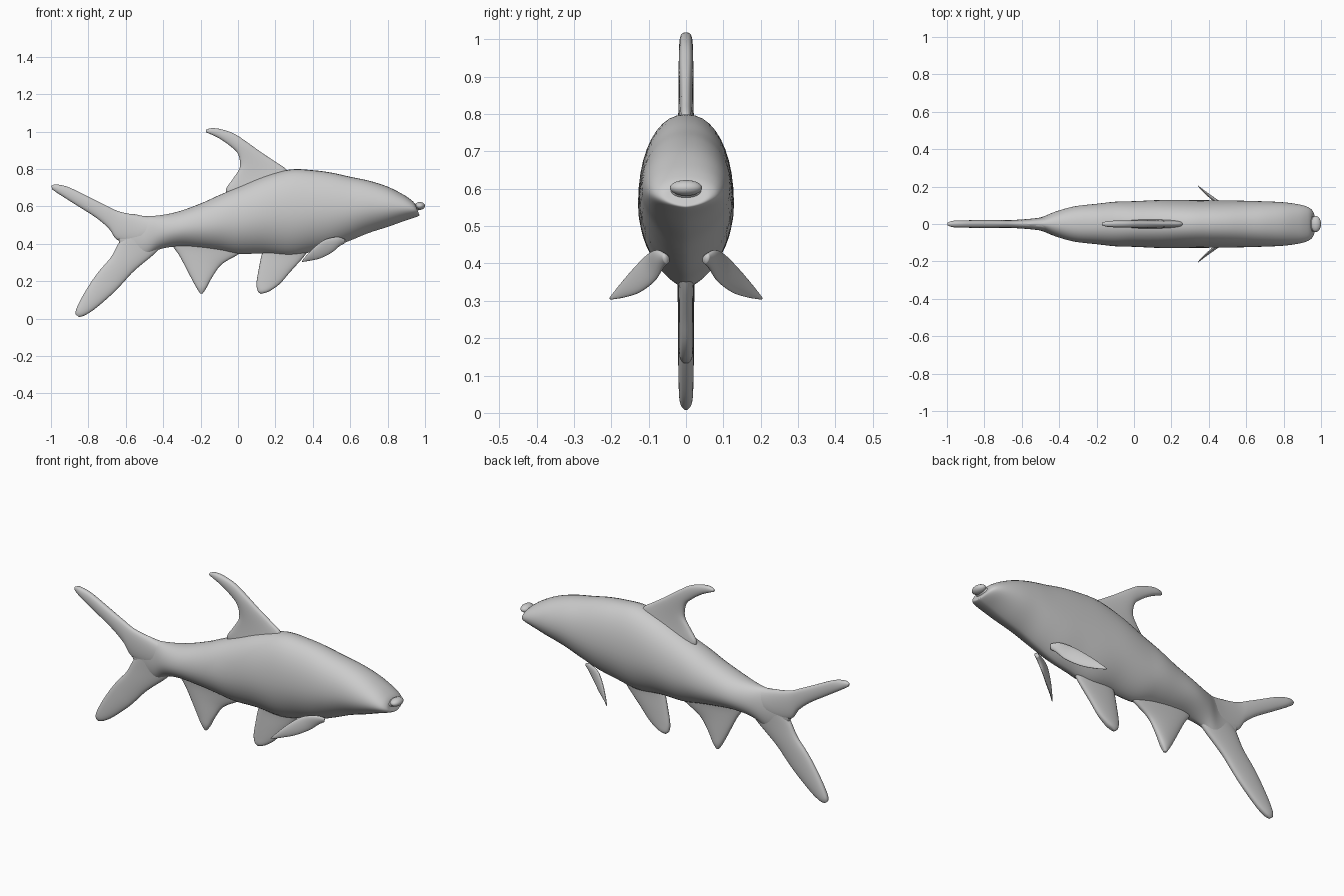
import bpy, bmesh, math
from mathutils import Vector

skin = bpy.data.materials.new("grey skin")
skin.diffuse_color = (0.6, 0.6, 0.6, 1)


def finish(name, bm):
    bmesh.ops.recalc_face_normals(bm, faces=bm.faces)
    me = bpy.data.meshes.new(name)
    bm.to_mesh(me)
    bm.free()
    me.materials.append(skin)
    for p in me.polygons:
        p.use_smooth = True
    ob = bpy.data.objects.new(name, me)
    bpy.context.collection.objects.link(ob)
    return ob


def smooth_rows(rows, steps):
    """Catmull-Rom interpolation of station tuples."""
    out = []
    for i in range(len(rows) - 1):
        a, b, c, d = (rows[max(i - 1, 0)], rows[i], rows[i + 1],
                      rows[min(i + 2, len(rows) - 1)])
        for s in range(steps):
            t = s / steps
            out.append([0.5 * (2 * q + (r - p) * t + (2 * p - 5 * q + 4 * r - w) * t * t
                               + (3 * q - p - 3 * r + w) * t ** 3)
                        for p, q, r, w in zip(a, b, c, d)])
    return out + [list(rows[-1])]


def loft(name, rows, normal=(0, 1, 0), up_pow=1.0, low_pow=1.0, n=28, steps=5):
    """Each station: edge A xyz, edge B xyz, half thickness along normal."""
    normal = Vector(normal).normalized()
    bm = bmesh.new()
    rings = []
    for r in smooth_rows(rows, steps):
        a, b, th = Vector(r[:3]), Vector(r[3:6]), max(r[6], 0.001)
        ring = []
        for k in range(n):
            ang = 2 * math.pi * k / n
            u, v = math.cos(ang), math.sin(ang)
            v = math.copysign(abs(v) ** (up_pow if u > 0 else low_pow), v)
            ring.append(bm.verts.new((a + b) / 2 + (a - b) / 2 * u + normal * th * v))
        rings.append(ring)
    for p, q in zip(rings, rings[1:]):
        for k in range(n):
            j = (k + 1) % n
            bm.faces.new((p[k], p[j], q[j], q[k]))
    for ring in (rings[0], rings[-1]):  # fan caps
        c = bm.verts.new(sum((v.co for v in ring), Vector()) / n)
        for k in range(n):
            bm.faces.new((ring[k], ring[(k + 1) % n], c))
    return finish(name, bm)


def flat_fin(name, rows):
    """Stations in the middle plane: edge A x z, edge B x z, half thickness."""
    return loft(name, [(a, 0, b, c, 0, d, t) for a, b, c, d, t in rows],
                up_pow=0.7, low_pow=0.7)


# Body: x at top, top z, x at bottom, bottom z, half width
body = [(-.635, .48, -.635, .40, .015), (-.58, .555, -.58, .33, .022),
        (-.50, .548, -.50, .33, .035), (-.42, .552, -.42, .37, .066),
        (-.32, .572, -.32, .385, .094), (-.20, .615, -.20, .375, .108),
        (-.10, .66, -.10, .362, .119), (0, .702, 0, .346, .122),
        (.14, .76, .14, .347, .128), (.28, .797, .28, .335, .128),
        (.40, .793, .40, .358, .127), (.50, .78, .50, .38, .126),
        (.60, .758, .60, .417, .124), (.70, .737, .70, .458, .121),
        (.80, .705, .80, .49, .116), (.88, .665, .89, .522, .104),
        (.925, .635, .945, .54, .088), (.945, .615, .968, .55, .066),
        (.95, .60, .968, .558, .04)]
loft("body", [(a, 0, b, c, 0, d, w) for a, b, c, d, w in body],
     up_pow=0.9, low_pow=1.3, n=40)

# Mouth: protruding upper lip with a short neck behind it
for name, loc, size in (("lip", (.972, 0, .602), (.028, .043, .021)),
                        ("snout", (.94, 0, .592), (.03, .045, .022))):
    bm = bmesh.new()
    bmesh.ops.create_uvsphere(bm, u_segments=24, v_segments=14, radius=1)
    for v in bm.verts:
        v.co = Vector(loc) + Vector(c * s for c, s in zip(v.co, size))
    finish(name, bm)

# Back fin
flat_fin("dorsal_fin", [
    (.27, .74, -.05, .65, .03), (.26, .795, -.065, .69, .024),
    (.20, .838, -.025, .75, .021), (.125, .888, .01, .81, .02),
    (.05, .942, 0, .88, .02), (-.02, .988, -.045, .925, .019),
    (-.09, 1.012, -.10, .963, .018), (-.14, 1.018, -.145, .985, .015),
    (-.17, 1.01, -.172, .996, .007)])

# Forked tail
flat_fin("upper_tail_lobe", [
    (-.42, .54, -.44, .42, .045), (-.52, .55, -.55, .40, .03),
    (-.634, .572, -.644, .42, .022), (-.71, .607, -.69, .48, .021),
    (-.77, .636, -.76, .54, .021), (-.90, .70, -.87, .61, .02),
    (-.97, .717, -.955, .664, .018), (-.998, .71, -.993, .69, .008)])
flat_fin("lower_tail_lobe", [
    (-.58, .50, -.38, .42, .03), (-.64, .40, -.44, .352, .024),
    (-.68, .327, -.553, .257, .022), (-.74, .257, -.62, .185, .021),
    (-.785, .195, -.676, .128, .021), (-.835, .113, -.767, .05, .02),
    (-.865, .05, -.82, .017, .017), (-.868, .022, -.85, .008, .008)])

# Underside fins
flat_fin("anal_fin", [
    (-.36, .42, .04, .38, .03), (-.345, .382, .005, .345, .024),
    (-.31, .33, -.088, .289, .021), (-.249, .214, -.142, .214, .02),
    (-.222, .165, -.168, .165, .018), (-.203, .135, -.188, .135, .009)])
flat_fin("pelvic_fin", [
    (.14, .38, .38, .37, .026), (.125, .335, .35, .328, .021),
    (.11, .26, .28, .25, .02), (.099, .19, .225, .187, .019),
    (.105, .148, .175, .15, .017), (.122, .132, .145, .137, .008)])

# Paired side fins
for name, s in (("left_pectoral_fin", 1), ("right_pectoral_fin", -1)):
    loft(name, [(a, s * b, c, d, s * e, f, t) for a, b, c, d, e, f, t in (
        (.57, .055, .425, .565, .05, .40, .010),
        (.53, .078, .436, .54, .064, .385, .012),
        (.465, .105, .422, .50, .085, .352, .011),
        (.41, .143, .383, .44, .125, .322, .009),
        (.37, .178, .342, .385, .165, .309, .006),
        (.342, .204, .309, .344, .202, .303, .002))],
        normal=(.53, s * .85, 0))
